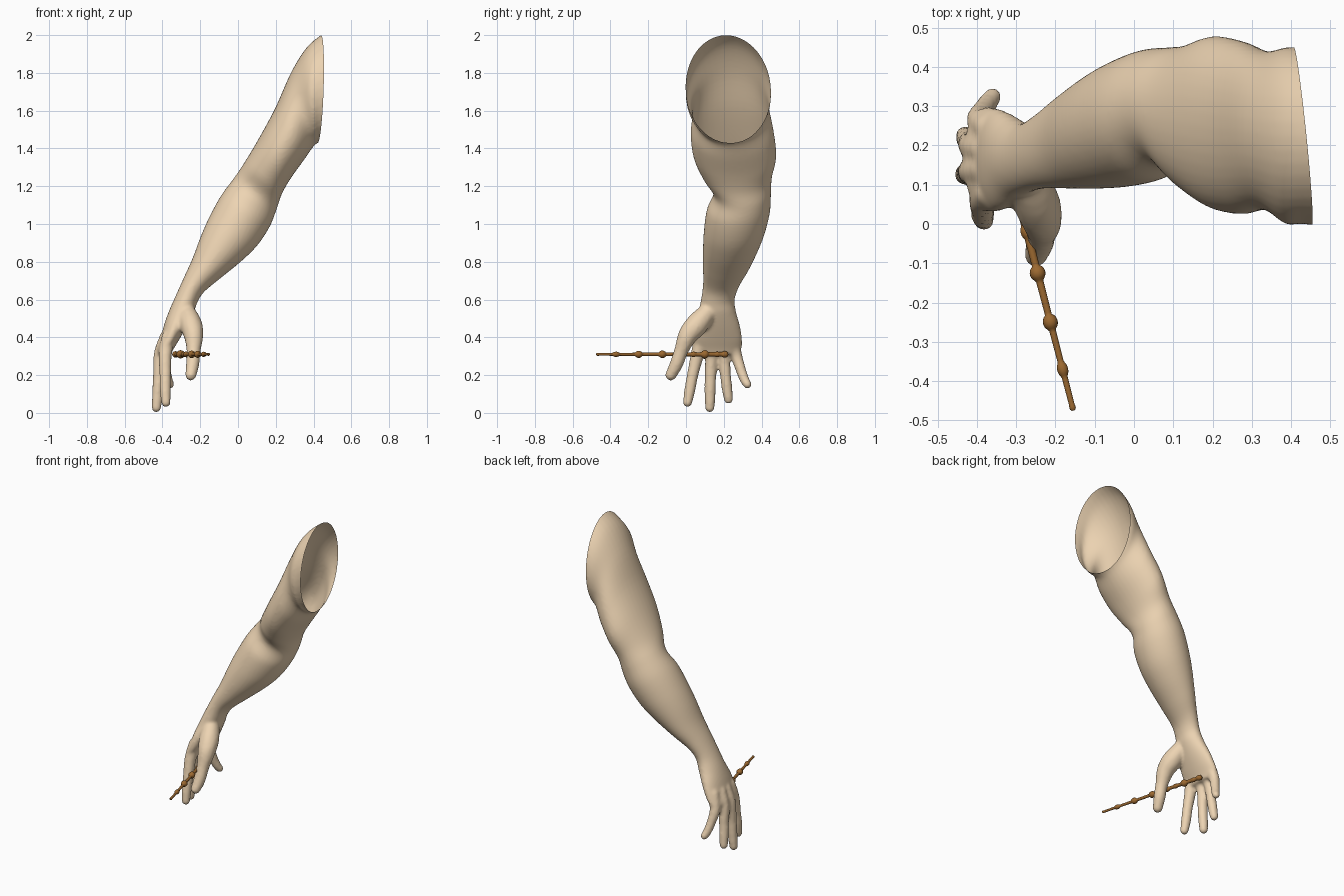
import bpy, bmesh, math
from mathutils import Vector, Matrix

if "Cube" in bpy.data.objects:
    bpy.data.objects.remove(bpy.data.objects["Cube"])

def material(name, rgb):
    m = bpy.data.materials.new(name)
    m.diffuse_color = (*rgb, 1)
    m.use_nodes = True
    m.node_tree.nodes["Principled BSDF"].inputs["Base Color"].default_value = m.diffuse_color
    return m

def spline(pts, n):
    """Catmull-Rom through tuples of any length."""
    out = []
    for i in range(len(pts) - 1):
        p0, p1, p2, p3 = (pts[max(i - 1, 0)], pts[i], pts[i + 1], pts[min(i + 2, len(pts) - 1)])
        for k in range(n):
            t = k / n
            out.append(tuple(0.5 * (2 * b + (c - a) * t + (2 * a - 5 * b + 4 * c - d) * t * t
                       + (3 * b - a - 3 * c + d) * t ** 3) for a, b, c, d in zip(p0, p1, p2, p3)))
    return out + [tuple(pts[-1])]

def loft(bm, rings):
    """Skin closed rings of points and cap both ends."""
    rows = [[bm.verts.new(p) for p in r] for r in rings]
    n = len(rows[0])
    for a, b in zip(rows, rows[1:]):
        for i in range(n):
            bm.faces.new((a[i], a[(i + 1) % n], b[(i + 1) % n], b[i]))
    bm.faces.new(rows[0][::-1])
    bm.faces.new(rows[-1])

def digit(bm, pts):
    """Rounded finger: a dense chain of spheres (x, y, z, radius)."""
    for x, y, z, r in spline(pts, 12):
        bmesh.ops.create_uvsphere(bm, u_segments=14, v_segments=8, radius=r,
                                  matrix=Matrix.Translation((x, y, z)))

def make_object(name, bm, mat):
    bmesh.ops.recalc_face_normals(bm, faces=bm.faces)
    me = bpy.data.meshes.new(name)
    bm.to_mesh(me)
    bm.free()
    me.materials.append(mat)
    ob = bpy.data.objects.new(name, me)
    bpy.context.collection.objects.link(ob)
    return ob

skin = material("skin", (0.85, 0.66, 0.45))
wood = material("wood", (0.33, 0.14, 0.03))

# arm and palm stations: outer x,z / inner x,z / y min, y max
stations = [
    (.54, 2.06, .50, 1.44, -.01, .46), (.44, 2.0, .42, 1.43, 0, .45),
    (.36, 1.93, .415, 1.425, .0, .45), (.28, 1.80, .395, 1.405, .035, .44),
    (.20, 1.62, .35, 1.34, .025, .465), (.12, 1.47, .285, 1.25, .04, .478),
    (.04, 1.335, .235, 1.165, .09, .455), (-.02, 1.245, .205, 1.08, .145, .45),
    (-.09, 1.15, .17, .99, .11, .445), (-.15, 1.04, .105, .89, .095, .42),
    (-.195, .94, .02, .805, .09, .385), (-.24, .82, -.09, .715, .09, .335),
    (-.285, .72, -.18, .64, .09, .285), (-.33, .62, -.215, .585, .08, .258),
    (-.365, .54, -.235, .53, .065, .265), (-.39, .47, -.27, .46, .04, .285),
    (-.41, .40, -.31, .39, .03, .297), (-.432, .345, -.34, .34, .035, .295),
    (-.43, .31, -.355, .31, .05, .28)]
rings = []
for ax, az, bx, bz, y0, y1 in spline(stations, 5):
    a, b = Vector((ax, 0, az)), Vector((bx, 0, bz))
    rings.append([(a + b) / 2 + (a - b) / 2 * math.cos(t)
                  + Vector((0, (y0 + y1) / 2 + (y1 - y0) / 2 * math.sin(t), 0))
                  for t in (i * math.tau / 40 for i in range(40))])
bm = bmesh.new()
loft(bm, rings)

# thumb and four fingers
digit(bm, [(-.28, .13, .55, .045), (-.25, .06, .47, .06), (-.235, .01, .41, .052),
           (-.235, -.025, .33, .038), (-.24, -.05, .26, .036), (-.25, -.08, .20, .030)])
digit(bm, [(-.37, .08, .40, .036), (-.385, .06, .31, .036), (-.385, .035, .20, .031),
           (-.385, .02, .12, .030), (-.382, .008, .055, .025)])
digit(bm, [(-.38, .14, .40, .036), (-.412, .135, .31, .035), (-.42, .13, .20, .031),
           (-.425, .128, .11, .030), (-.432, .126, .028, .026)])
digit(bm, [(-.38, .19, .40, .036), (-.412, .198, .31, .034), (-.42, .208, .21, .030),
           (-.425, .217, .13, .029), (-.43, .225, .072, .025)])
digit(bm, [(-.37, .245, .40, .036), (-.395, .265, .31, .032), (-.385, .288, .235, .028),
           (-.372, .308, .18, .026), (-.36, .325, .15, .023)])
src = make_object("arm_source", bm, skin)

# fuse all parts into one smooth skin
rm = src.modifiers.new("fuse", 'REMESH')
rm.mode, rm.voxel_size = 'VOXEL', .009
sm = src.modifiers.new("soften", 'SMOOTH')
sm.factor, sm.iterations = .5, 6
fused = bpy.data.meshes.new_from_object(src.evaluated_get(bpy.context.evaluated_depsgraph_get()))
bm = bmesh.new()
bm.from_mesh(fused)
bpy.data.objects.remove(src)

# cut the shoulder open
bmesh.ops.bisect_plane(bm, geom=bm.verts[:] + bm.edges[:] + bm.faces[:],
                       plane_co=(.434, .21, 1.78), plane_no=(1, .1, -.03), clear_outer=True)
for f in bm.faces:
    f.smooth = True
me = bpy.data.meshes.new("arm")
bm.to_mesh(me)
bm.free()
me.materials.clear()
me.materials.append(skin)
bpy.context.collection.objects.link(bpy.data.objects.new("arm", me))

# knobbed stick held in the palm: shaft with rounded beads (y, radius)
beads = [(.205, .017), (.165, .014), (.10, .022), (.04, .014), (-.02, .016),
         (-.125, .020), (-.25, .019), (-.37, .014), (-.468, .008)]
axis = Vector((-.26, 1, 0)).normalized()
side, up = Vector((axis.y, -axis.x, 0)), Vector((0, 0, 1))
rings = []
for i in range(141):
    y = .222 - .697 * i / 140
    r = .007 + .005 * (y + .475) / .697
    for by, br in beads:
        d = abs(y - by) / .021
        if d < 1:
            r = max(r, br * math.sqrt(1 - d * d))
    if i in (0, 140):
        r *= .6
    c = Vector((-.278 - .26 * y, y, .31))
    rings.append([c + r * (side * math.cos(t) + up * math.sin(t))
                  for t in (k * math.tau / 16 for k in range(16))])
bm = bmesh.new()
loft(bm, rings)
stick = make_object("stick", bm, wood)
bpy.context.view_layer.objects.active = stick
stick.select_set(True)
bpy.ops.object.shade_smooth_by_angle(angle=math.radians(50))
